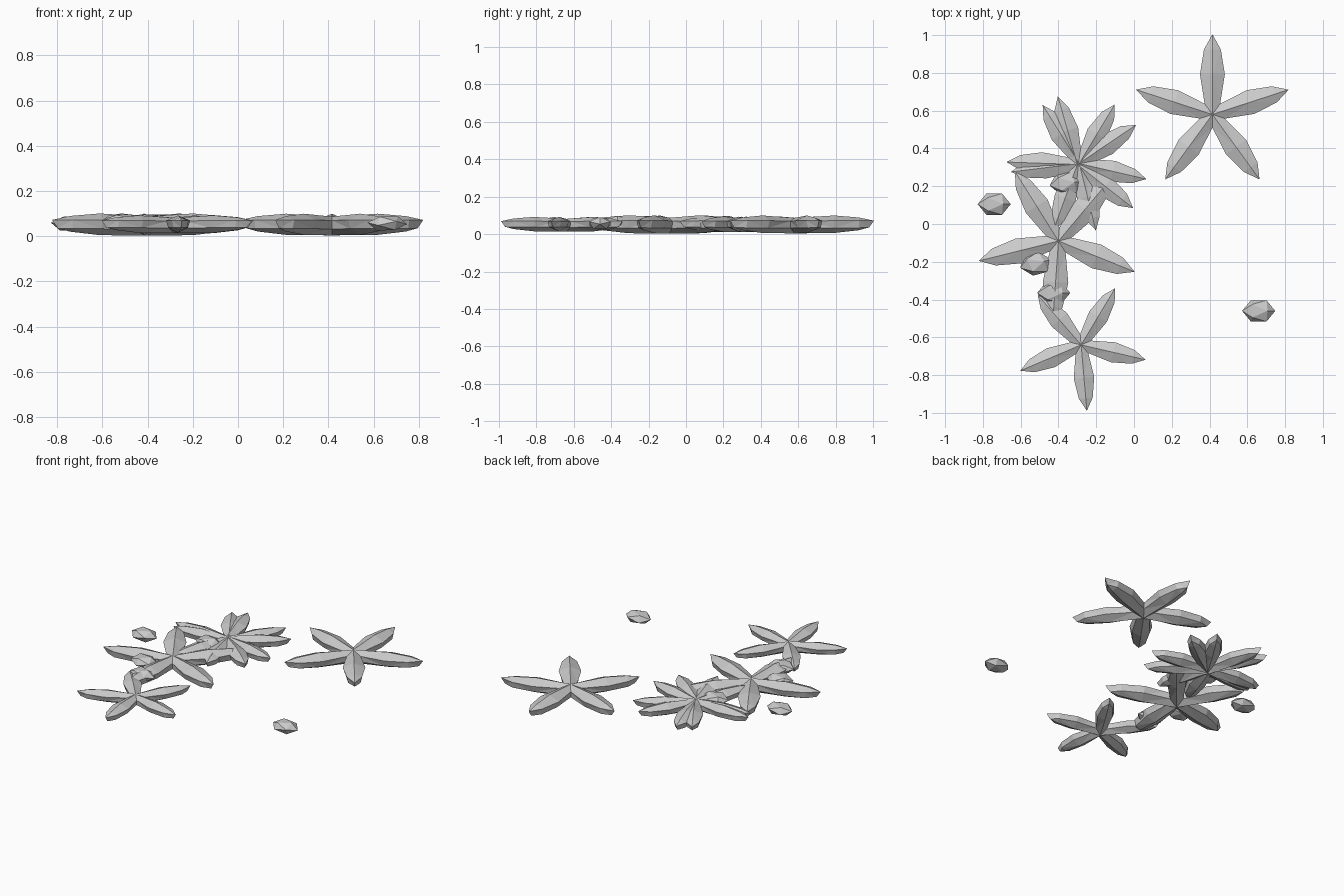
import bpy, bmesh
from math import cos, sin, radians
from mathutils import Matrix, Vector

cube = bpy.data.objects.get("Cube")
if cube:
    bpy.data.objects.remove(cube)

grey = bpy.data.materials.new("pale_grey")
grey.use_nodes = True
colour = (0.6, 0.6, 0.6, 1)
grey.diffuse_color = colour
grey.node_tree.nodes["Principled BSDF"].inputs["Base Color"].default_value = colour

MID = 0.057  # height of the middle plane


def finish(bm, name, location):
    bmesh.ops.recalc_face_normals(bm, faces=bm.faces)
    mesh = bpy.data.meshes.new(name)
    bm.to_mesh(mesh)
    bm.free()
    mesh.materials.append(grey)
    obj = bpy.data.objects.new(name, mesh)
    obj.location = location
    bpy.context.collection.objects.link(obj)


def starfish(name, x, y, radius, angles):
    """Faceted star: ridged arms that swell, then taper to a blunt tip."""
    bm = bmesh.new()

    def polar(r, angle, side, z):
        a = radians(angle)
        return bm.verts.new(Vector((r * cos(a) - side * sin(a),
                                    r * sin(a) + side * cos(a), z)) * radius)

    top = polar(0, 0, 0, 0.07)
    bottom = polar(0, 0, 0, -0.125)
    # valleys between neighbouring arms
    count = len(angles)
    valleys = []
    for i, a in enumerate(angles):
        following = angles[(i + 1) % count]
        half = ((following - a) % 360) / 2
        valleys.append((polar(0.165, a + half, 0, 0.03),
                        polar(0.15, a + half, 0, -0.06)))

    for i, a in enumerate(angles):
        right_up, right_low = valleys[i - 1]
        left_up, left_low = valleys[i]
        previous = [top, left_up, left_low, bottom, right_low, right_up]
        # reach, half width, ridge height, keel height
        for r, w, ridge, keel in ((0.5, 0.155, 0.1, -0.12),
                                  (0.81, 0.105, 0.075, -0.085)):
            ring = [polar(r, a, 0, ridge),
                    polar(r, a, w, 0.035), polar(r, a, w * 0.8, -0.055),
                    polar(r, a, 0, keel),
                    polar(r, a, -w * 0.8, -0.055), polar(r, a, -w, 0.035)]
            for k in range(6):
                n = (k + 1) % 6
                bm.faces.new((previous[k], previous[n], ring[n], ring[k]))
            previous = ring
        # blunt tip, overhanging on top
        tip = polar(1, a, 0, 0.035)
        chin = polar(0.94, a, 0, -0.05)
        ridge, left, left_b, keel, right_b, right = previous
        for face in ((ridge, left, tip), (right, ridge, tip),
                     (left, left_b, chin, tip), (right_b, right, tip, chin),
                     (left_b, keel, chin), (keel, right_b, chin)):
            bm.faces.new(face)
    bmesh.ops.triangulate(bm, faces=bm.faces)
    finish(bm, name, (x, y, MID))


def pebble(name, x, y, turn, lift=0.0):
    """Small flattened faceted stone."""
    bm = bmesh.new()
    bmesh.ops.create_icosphere(bm, subdivisions=1, radius=1)
    bm.transform(Matrix.Diagonal((0.088, 0.066, 0.038, 1))
                 @ Matrix.Rotation(radians(turn), 4, 'Z')
                 @ Matrix.Rotation(radians(32), 4, 'Y'))
    finish(bm, name, (x, y, MID + lift))


def spokes(first):
    return [first + 72 * k for k in range(5)]


# starfish
starfish("far_starfish", 0.415, 0.58, 0.425, spokes(18))
starfish("middle_starfish", -0.40, -0.09, 0.435, spokes(50))
starfish("near_starfish", -0.28, -0.64, 0.35, spokes(59))
starfish("cluster_starfish_lower", -0.30, 0.315, 0.375, spokes(34))
starfish("cluster_starfish_upper", -0.29, 0.32, 0.365, [59, 122, 187, 284, 347])

# pebbles
pebble("left_pebble", -0.74, 0.105, 0)
pebble("right_pebble", 0.66, -0.46, 0)
pebble("arm_pebble", -0.52, -0.21, 20, 0.008)
pebble("joining_pebble", -0.425, -0.365, 0, 0.008)
pebble("cluster_pebble", -0.36, 0.215, 10, 0.008)
